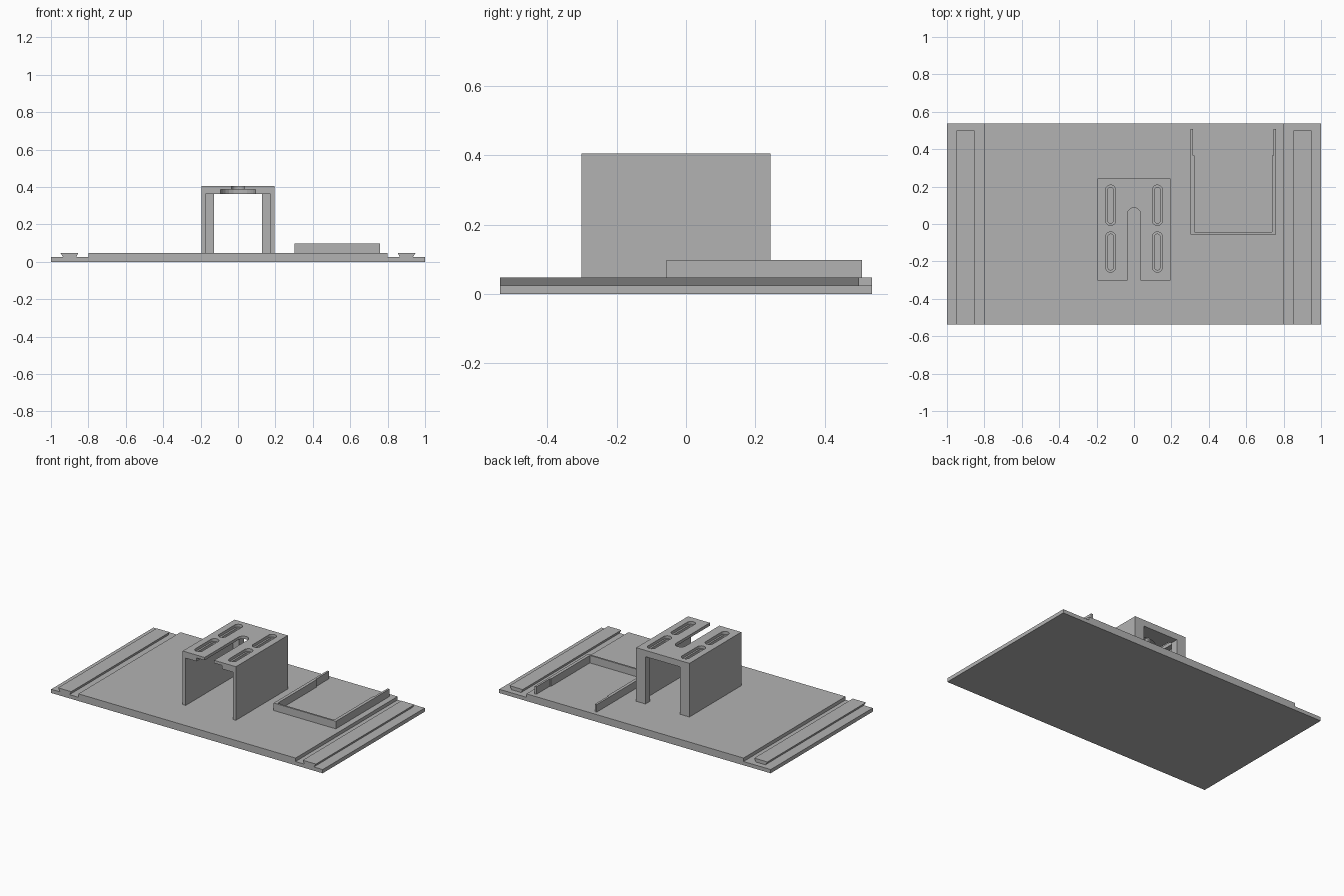
import bpy, bmesh, math

if "Cube" in bpy.data.objects:
    bpy.data.objects.remove(bpy.data.objects["Cube"])

DEPTH = 0.537      # half depth of the base
DECK = 0.048       # height of the raised deck

grey = bpy.data.materials.new("plain grey")
grey.diffuse_color = (0.45, 0.45, 0.45, 1)
grey.use_nodes = True
grey.node_tree.nodes["Principled BSDF"].inputs["Base Color"].default_value = grey.diffuse_color


def prism(name, points, start, end, axis="z"):
    """Extrude a flat outline along z or y."""
    bm = bmesh.new()
    place = (lambda p, t: (p[0], p[1], t)) if axis == "z" else (lambda p, t: (p[0], t, p[1]))
    face = bm.faces.new([bm.verts.new(place(p, start)) for p in points])
    new = bmesh.ops.extrude_face_region(bm, geom=[face])["geom"]
    move = (0, 0, end - start) if axis == "z" else (0, end - start, 0)
    bmesh.ops.translate(bm, vec=move, verts=[v for v in new if isinstance(v, bmesh.types.BMVert)])
    bmesh.ops.recalc_face_normals(bm, faces=bm.faces)
    mesh = bpy.data.meshes.new(name)
    bm.to_mesh(mesh)
    bm.free()
    mesh.materials.append(grey)
    obj = bpy.data.objects.new(name, mesh)
    bpy.context.collection.objects.link(obj)
    return obj


def rect(x0, x1, y0, y1):
    return [(x0, y0), (x1, y0), (x1, y1), (x0, y1)]


def slot(cx, y0, y1, r, n=12):
    """Outline of a slot with round ends, y0 and y1 being its tips."""
    pts = []
    for cy, a0 in ((y1 - r, 0), (y0 + r, math.pi)):
        pts += [(cx + r * math.cos(a0 + math.pi * i / n),
                 cy + r * math.sin(a0 + math.pi * i / n)) for i in range(n + 1)]
    return pts


def cut(obj, points, z0, z1):
    cutter = prism("cutter", points, z0, z1)
    cutter.hide_render = True
    mod = obj.modifiers.new("cut", "BOOLEAN")
    mod.operation, mod.solver, mod.object = "DIFFERENCE", "EXACT", cutter
    bpy.context.view_layer.objects.active = obj
    bpy.ops.object.modifier_apply(modifier=mod.name)
    bpy.data.objects.remove(cutter)


# Base plate with raised deck and low side ledges
prism("base_plate", [(-1, 0), (1, 0), (1, 0.025), (0.8, 0.025), (0.8, DECK),
                     (-0.8, DECK), (-0.8, 0.025), (-1, 0.025)], -DEPTH, DEPTH, "y")

# Dovetail rails on the ledges
for side, label in ((-1, "left"), (1, "right")):
    prism(label + "_rail", [(side * 0.865, 0.025), (side * 0.935, 0.025),
                            (side * 0.95, DECK), (side * 0.853, DECK)], -DEPTH, 0.5, "y")

# Bracket: thin walls, back flanges and a slotted top
bracket = prism("bracket", rect(-0.196, 0.196, -0.302, 0.244), DECK, 0.405)
cut(bracket, rect(-0.174, 0.174, -0.4, 0.195), 0, 0.363)
cut(bracket, rect(-0.128, 0.128, 0.1, 0.4), 0, 0.363)
cut(bracket, slot(0, -0.6, 0.145, 0.094), 0.3, 0.386)      # wide pocket below
cut(bracket, slot(0, -0.6, 0.087, 0.035), 0.3, 0.5)        # narrow slot above
for x in (-0.125, 0.125):
    for y0, y1 in ((-0.258, -0.042), (-0.008, 0.208)):
        cut(bracket, slot(x, y0, y1, 0.027), 0.386, 0.5)
        cut(bracket, slot(x, y0 + 0.012, y1 - 0.012, 0.015), 0.3, 0.5)

# Three-sided holder whose arms get thinner towards the back
prism("holder_frame", [(0.302, -0.056), (0.76, -0.056), (0.76, 0.508), (0.746, 0.508),
                       (0.746, 0.365), (0.739, 0.365), (0.739, -0.044), (0.323, -0.044),
                       (0.323, 0.365), (0.316, 0.365), (0.316, 0.508), (0.302, 0.508)],
      DECK, 0.098)
